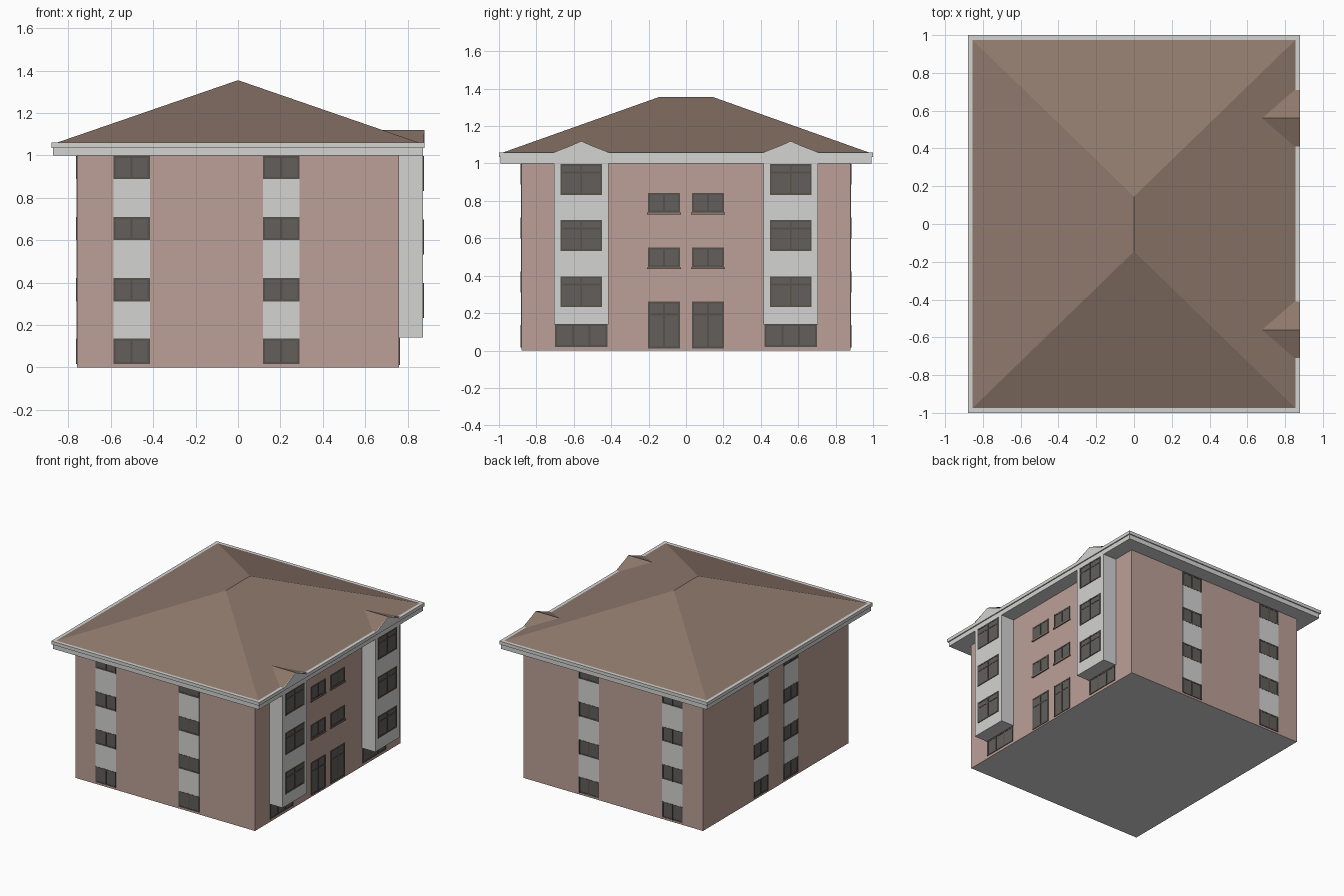
import bpy, bmesh

if "Cube" in bpy.data.objects:
    bpy.data.objects.remove(bpy.data.objects["Cube"])

BX, BY = 0.76, 0.88            # half size of the walls
BAY_X = 0.872                  # front plane of the bays


def mat(name, r, g, b):
    def lin(c):
        c /= 255
        return c / 12.92 if c <= 0.04045 else ((c + 0.055) / 1.055) ** 2.4
    m = bpy.data.materials.new(name)
    m.diffuse_color = (lin(r), lin(g), lin(b), 1)
    m.use_nodes = True
    m.node_tree.nodes["Principled BSDF"].inputs["Base Color"].default_value = m.diffuse_color
    return m


PINK = mat("pink_render", 188, 160, 151)
PALE = mat("pale_grey", 211, 212, 210)
ROOF = mat("brown_roof", 143, 121, 108)
GLASS = mat("dark_glass", 98, 95, 91)
FRAME = mat("dark_frame", 86, 82, 77)


def add_box(bm, lo, hi):
    v = [bm.verts.new((x, y, z)) for x in (lo[0], hi[0])
         for y in (lo[1], hi[1]) for z in (lo[2], hi[2])]
    for f in ((0, 1, 3, 2), (4, 6, 7, 5), (0, 4, 5, 1),
              (2, 3, 7, 6), (0, 2, 6, 4), (1, 5, 7, 3)):
        bm.faces.new([v[i] for i in f])


def finish(bm, name, *mats):
    bmesh.ops.recalc_face_normals(bm, faces=bm.faces)
    me = bpy.data.meshes.new(name)
    bm.to_mesh(me)
    bm.free()
    for m in mats:
        me.materials.append(m)
    ob = bpy.data.objects.new(name, me)
    bpy.context.collection.objects.link(ob)
    return ob


def box(name, lo, hi, m):
    bm = bmesh.new()
    add_box(bm, lo, hi)
    return finish(bm, name, m)


# Walls, with a grey underside
walls = box("walls", (-BX, -BY, 0), (BX, BY, 1.0), PINK)
walls.data.materials.append(PALE)
for p in walls.data.polygons:
    if p.normal.z < -0.5:
        p.material_index = 1

# Eaves: soffit slab and slightly wider gutter lip
box("soffit", (-0.872, -0.992, 1.0), (0.872, 0.992, 1.058), PALE)
box("gutter", (-0.88, -1.0, 1.035), (0.88, 1.0, 1.06), PALE)

# Hipped roof
bm = bmesh.new()
a, b, c, d = [bm.verts.new((x, y, 1.06)) for x, y in
              ((-.855, -.975), (.855, -.975), (.855, .975), (-.855, .975))]
e, f = bm.verts.new((0, -0.145, 1.355)), bm.verts.new((0, 0.145, 1.355))
for face in ((a, b, e), (b, c, f, e), (c, d, f), (d, a, e, f), (d, c, b, a)):
    bm.faces.new(face)
finish(bm, "hip_roof", ROOF)


def prism(name, profile, x0, x1, m):
    """Extrude a (y, z) profile along x."""
    bm = bmesh.new()
    face = bm.faces.new([bm.verts.new((x0, y, z)) for y, z in profile])
    ext = bmesh.ops.extrude_face_region(bm, geom=[face])["geom"]
    bmesh.ops.translate(bm, vec=(x1 - x0, 0, 0),
                        verts=[v for v in ext if isinstance(v, bmesh.types.BMVert)])
    return finish(bm, name, m)


# Gabled bays with little roofs running into the main roof
for yc in (-0.56, 0.56):
    y0, y1 = yc - 0.146, yc + 0.146
    prism("bay", [(y0, 0.14), (y1, 0.14), (y1, 1.06), (yc, 1.117), (y0, 1.06)],
          BX - 0.01, BAY_X, PALE)
    bm = bmesh.new()
    r0, r1 = bm.verts.new((0.878, yc, 1.121)), bm.verts.new((0.675, yc, 1.121))
    for y in (y0 - 0.003, y1 + 0.003):
        lo0, lo1 = bm.verts.new((0.878, y, 1.062)), bm.verts.new((0.85, y, 1.062))
        bm.faces.new((r0, r1, lo1, lo0))
    gable = finish(bm, "bay_roof", ROOF)
    if gable.data.polygons[0].normal.z < 0:
        gable.data.flip_normals()
    # pale bargeboard filling the front of the gable
    prism("bay_gable", [(y0, 1.055), (y1, 1.055), (yc, 1.12)], BAY_X, 0.88, PALE)

# Wall details, gathered per kind
parts = {k: bmesh.new() for k in ("window_glass", "window_frames", "wall_panels", "sills")}


def plate(kind, side, u0, u1, z0, z1, t, back=0.004):
    """Thin plate on a wall: u runs along the wall, t is how far it stands out."""
    axis, s = {"front": (1, -1), "back": (1, 1), "left": (0, -1),
               "right": (0, 1), "bay": (0, 1)}[side]
    w = BAY_X if side == "bay" else (BX, BY)[axis]
    d0, d1 = sorted((s * (w - back), s * (w + t)))
    if axis == 0:
        add_box(parts[kind], (d0, u0, z0), (d1, u1, z1))
    else:
        add_box(parts[kind], (u0, d0, z0), (u1, d1, z1))


def window(side, u0, u1, z0, z1, panes=2, transom=False):
    plate("window_glass", side, u0, u1, z0, z1, 0.002)
    fw, t = 0.010, 0.005
    for i in range(panes + 1):          # jambs and mullions
        u = u0 + (u1 - u0 - fw) * i / panes
        plate("window_frames", side, u, u + fw, z0, z1, t)
    rails = [z0, z1 - fw] + ([z0 + 0.7 * (z1 - z0)] if transom else [])
    for z in rails:
        plate("window_frames", side, u0 + fw, u1 - fw, z, z + fw, t - 0.001)


# Window strips on the front, back and left walls
STRIP_WINDOWS = ((0.015, 0.137), (0.31, 0.422), (0.6, 0.71), (0.888, 0.998))
STRIPS = [(s, u) for s in ("front", "back") for u in (-0.502, 0.204)]
STRIPS += [("left", -0.18), ("left", 0.18)]
for side, u in STRIPS:
    for i, (z0, z1) in enumerate(STRIP_WINDOWS):
        window(side, u - 0.086, u + 0.086, z0, z1)
        if i < 3:
            plate("wall_panels", side, u - 0.086, u + 0.086, z1, STRIP_WINDOWS[i + 1][0], 0.003)

# Entrance side: bay windows, ground windows, middle windows and doors
for s in (-1, 1):
    yc = 0.56 * s
    for z0, z1 in ((0.232, 0.397), (0.532, 0.698), (0.832, 0.997)):
        window("bay", yc - 0.112, yc + 0.112, z0, z1, 2, True)
    window("right", yc - 0.14, yc + 0.14, 0.02, 0.14, 3)
    y0, y1 = sorted((0.032 * s, 0.203 * s))
    for z0, z1 in ((0.445, 0.55), (0.738, 0.842)):
        window("right", y0, y1, z0, z1)
        plate("sills", "right", y0 - 0.005, y1 + 0.005, z0 - 0.01, z0, 0.009)
    window("right", y0, y1, 0.012, 0.262, 2, True)

for kind, m in zip(parts, (GLASS, FRAME, PALE, ROOF)):
    finish(parts[kind], kind, m)
